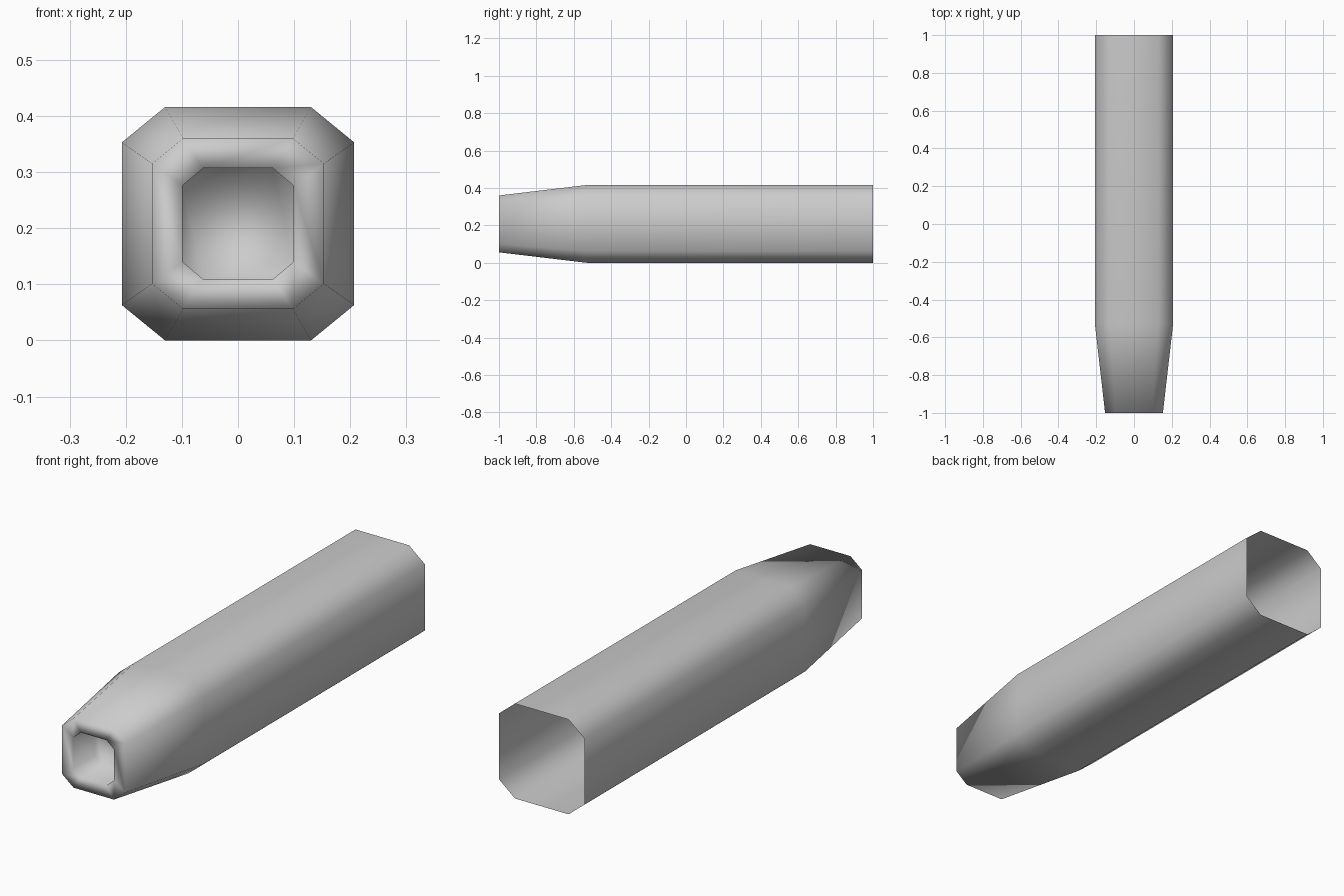
import bpy, bmesh

cube = bpy.data.objects.get("Cube")
if cube:
    bpy.data.objects.remove(cube, do_unlink=True)

MID_Z = 0.208


def material(name, grey):
    mat = bpy.data.materials.new(name)
    mat.use_nodes = True
    colour = (grey, grey, grey, 1)
    mat.diffuse_color = colour
    mat.node_tree.nodes["Principled BSDF"].inputs["Base Color"].default_value = colour
    return mat


def octagon(bm, y, flat_x, flat_z, half_x, half_z):
    """Ring of a square with cut corners, facing along y."""
    quarter = [(half_x, flat_z), (flat_x, half_z)]
    right = [(x, -z) for x, z in reversed(quarter)] + quarter
    outline = right + [(-x, z) for x, z in reversed(right)]
    return [bm.verts.new((x, y, MID_Z + z)) for x, z in outline]


bm = bmesh.new()
rings = [
    octagon(bm, 1.0, 0.13, 0.145, 0.207, 0.208),      # open back end
    octagon(bm, -0.53, 0.13, 0.145, 0.207, 0.208),    # start of taper
    octagon(bm, -1.0, 0.098, 0.107, 0.153, 0.152),    # front edge
    octagon(bm, -1.0, 0.062, 0.068, 0.099, 0.099),    # opening
    octagon(bm, -0.85, 0.062, 0.068, 0.099, 0.099),   # bottom of recess
]

# Skin between neighbouring rings, then close the recess
for a, b in zip(rings, rings[1:]):
    for i in range(len(a)):
        j = (i + 1) % len(a)
        bm.faces.new((a[i], a[j], b[j], b[i]))
bm.faces.new(rings[-1])
bmesh.ops.recalc_face_normals(bm, faces=bm.faces)

# Make sure the body faces outward
bm.normal_update()
body_top = max(bm.faces, key=lambda f: f.calc_center_median().z)
if body_top.normal.z < 0:
    bmesh.ops.reverse_faces(bm, faces=bm.faces)
for face in bm.faces:
    face.smooth = True

mesh = bpy.data.meshes.new("tapered_tube")
bm.to_mesh(mesh)
bm.free()
mesh.materials.append(material("plain grey", 0.6))
tube = bpy.data.objects.new("tapered_tube", mesh)
bpy.context.collection.objects.link(tube)
